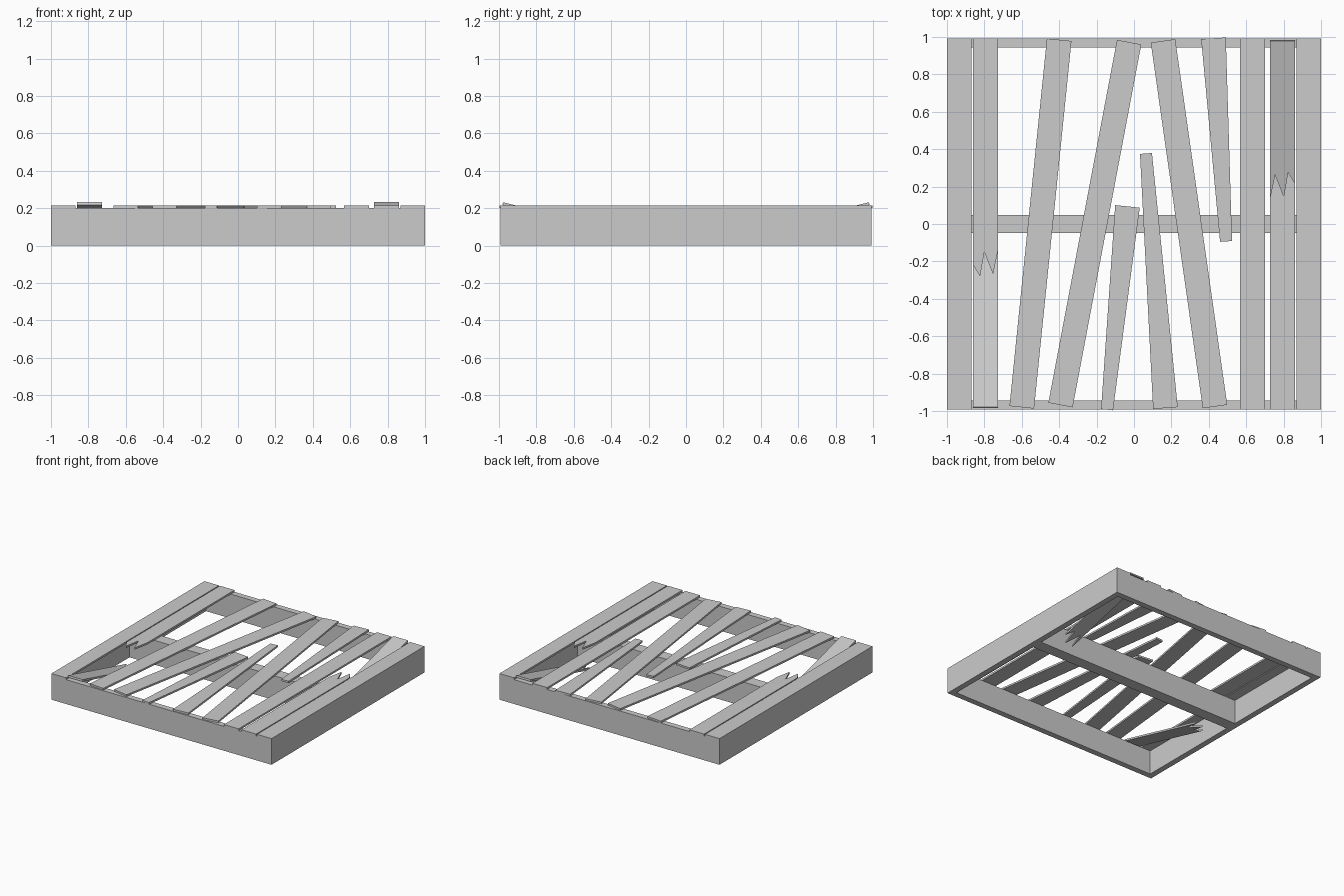
import bpy, bmesh, math
from mathutils import Matrix, Vector

if "Cube" in bpy.data.objects:
    bpy.data.objects.remove(bpy.data.objects["Cube"])

W, L = 1.0, 0.993        # half width, half length
H, T = 0.2, 0.015        # frame height, slat thickness


def prism(name, outline, z0, z1, matrix=None):
    """Extrude a flat xy outline between two heights."""
    bm = bmesh.new()
    face = bm.faces.new([bm.verts.new((x, y, z0)) for x, y in outline])
    ext = bmesh.ops.extrude_face_region(bm, geom=[face])
    top = [v for v in ext["geom"] if isinstance(v, bmesh.types.BMVert)]
    bmesh.ops.translate(bm, verts=top, vec=(0, 0, z1 - z0))
    bmesh.ops.recalc_face_normals(bm, faces=bm.faces)
    if matrix:
        bm.transform(matrix)
    mesh = bpy.data.meshes.new(name)
    bm.to_mesh(mesh)
    bm.free()
    obj = bpy.data.objects.new(name, mesh)
    bpy.context.collection.objects.link(obj)
    return obj


def rect(x0, x1, y0, y1):
    return [(x0, y0), (x1, y0), (x1, y1), (x0, y1)]


def slat(name, start, end, w0, w1):
    """Loose slat between two centre points, may taper."""
    a, b = Vector(start), Vector(end)
    d = (b - a).normalized()
    n = Vector((-d.y, d.x))
    pts = [a - n * w0 / 2, b - n * w1 / 2, b + n * w1 / 2, a + n * w0 / 2]
    prism(name, pts, H, H + T)


# Frame: side walls, end beams and middle beam
t = 0.048
for side, s in (("left", -1), ("right", 1)):
    prism(f"{side}_wall", rect(*sorted((s * W, s * (W - t))), -L, L), 0, H)
for part, y0, y1 in (("front_beam", -L, -L + t), ("back_beam", L - t, L),
                     ("middle_beam", -t, t)):
    prism(part, rect(-W + t, W - t, y0, y1), 0, H)

# Straight slats
for part, x0, x1 in (("left_edge_slat", -W, -0.868), ("right_edge_slat", 0.868, W),
                     ("straight_slat", 0.567, 0.7)):
    prism(part, rect(x0, x1, -L, L), H, H + T)

# Crooked full slats, then splintered tapering ones
full, thin = 0.132, 0.064
slat("crooked_slat_1", (-0.60, -0.98), (-0.40, 0.985), full, full)
slat("crooked_slat_2", (-0.393, -0.968), (-0.026, 0.972), full, full)
slat("crooked_slat_3", (0.433, -0.976), (0.155, 0.979), full, full)
slat("short_slat_1", (-0.144, -0.993), (-0.035, 0.094), thin, full)
slat("short_slat_2", (0.168, -0.984), (0.064, 0.377), full, thin)
slat("short_slat_3", (0.425, 0.993), (0.492, -0.093), full, thin)

# Broken slats: flat half plus a half that has tipped into the frame
xa, xb = -0.86, -0.727
zigzag = [(0, -0.22), (0.28, -0.28), (0.45, -0.15), (0.8, -0.27), (1, -0.14)]
edge = [(xa + f * (xb - xa), y) for f, y in zigzag]
pivot_y, pivot_z, tilt = -0.978, 0.232, math.radians(14.5)
tipped = [(x, (y - pivot_y) / math.cos(tilt)) for x, y in edge]
tip = Matrix.Translation((0, pivot_y, pivot_z)) @ Matrix.Rotation(-tilt, 4, 'X')
for side, angle in (("left", 0), ("right", math.pi)):
    turn = Matrix.Rotation(angle, 4, 'Z')
    prism(f"{side}_broken_slat_flat", edge + [(xb, L), (xa, L)], H, H + T, turn)
    prism(f"{side}_broken_slat_tipped", [(xb, 0), (xa, 0)] + tipped, -T, 0, turn @ tip)
